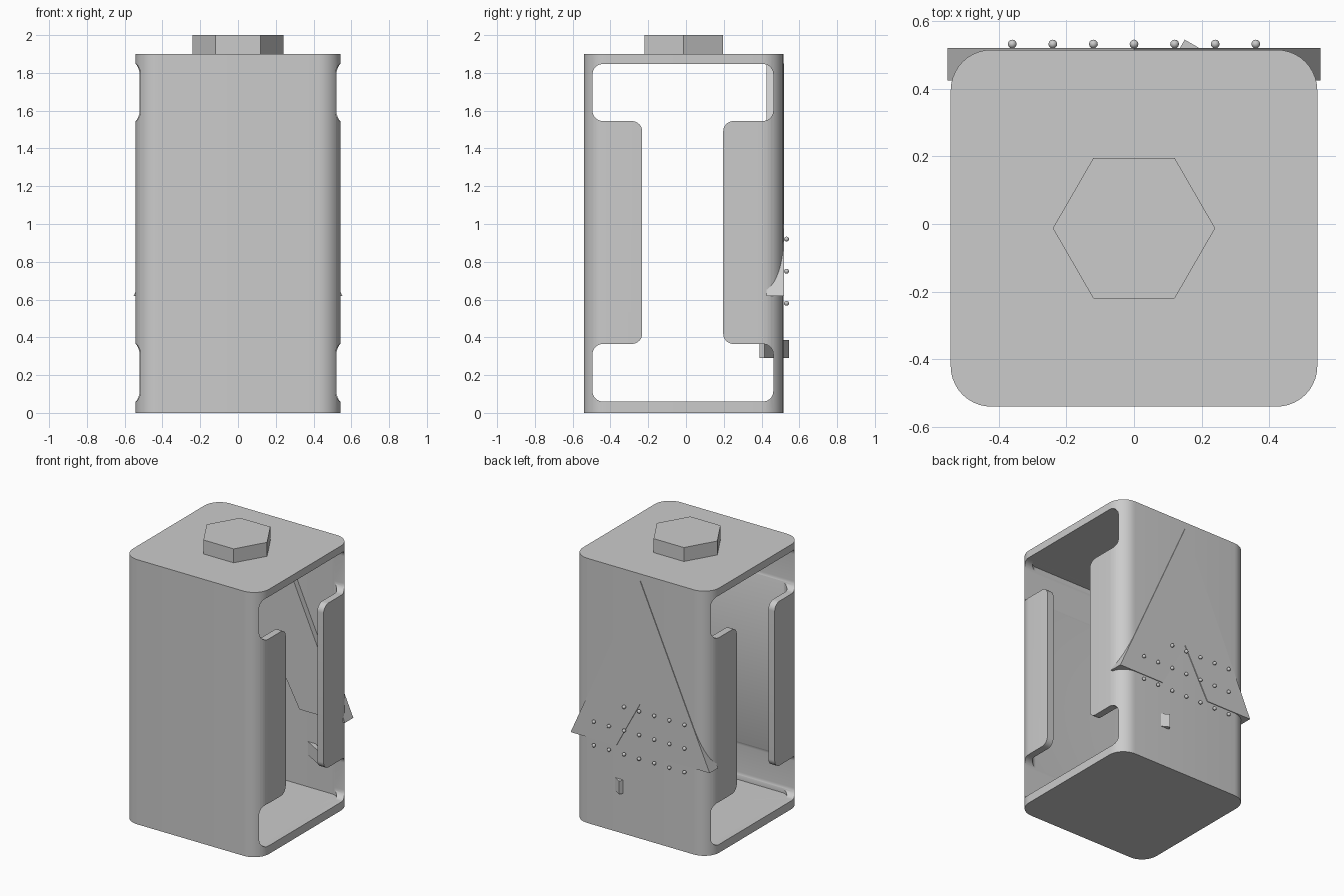
import bpy, bmesh, math
from mathutils import Vector

if "Cube" in bpy.data.objects:
    bpy.data.objects.remove(bpy.data.objects["Cube"], do_unlink=True)

grey = bpy.data.materials.new("plain grey")
grey.use_nodes = True
COLOUR = (0.6, 0.6, 0.6, 1)
grey.diffuse_color = COLOUR
grey.node_tree.nodes["Principled BSDF"].inputs["Base Color"].default_value = COLOUR

# Mapping from a 2D profile point plus depth to 3D, per extrusion axis
PLACE = {
    "X": lambda a, b, d: Vector((d, a, b)),
    "Y": lambda a, b, d: Vector((a, d, b)),
    "Z": lambda a, b, d: Vector((a, b, d)),
}


def add_object(name, bm):
    bmesh.ops.recalc_face_normals(bm, faces=bm.faces)
    mesh = bpy.data.meshes.new(name)
    bm.to_mesh(mesh)
    bm.free()
    mesh.materials.append(grey)
    obj = bpy.data.objects.new(name, mesh)
    bpy.context.collection.objects.link(obj)
    return obj


def prism(name, profile, axis, low, high, radius=0):
    """Extrude a profile along an axis, rounding its long edges."""
    bm = bmesh.new()
    place = PLACE[axis]
    base = [bm.verts.new(place(a, b, low)) for a, b in profile]
    top = [bm.verts.new(place(a, b, high)) for a, b in profile]
    bm.faces.new(base)
    bm.faces.new(top)
    n = len(profile)
    for i in range(n):
        j = (i + 1) % n
        bm.faces.new((base[i], base[j], top[j], top[i]))
    if radius:
        bmesh.ops.recalc_face_normals(bm, faces=bm.faces)
        long_edges = [bm.edges.get((p, q)) for p, q in zip(base, top)]
        bmesh.ops.bevel(bm, geom=long_edges, offset=radius, segments=10,
                        affect="EDGES", profile=0.5)
    return add_object(name, bm)


def rectangle(x, y0, y1):
    return [(-x, y0), (x, y0), (x, y1), (-x, y1)]


def smooth(obj):
    bpy.ops.object.select_all(action="DESELECT")
    obj.select_set(True)
    bpy.context.view_layer.objects.active = obj
    bpy.ops.object.shade_smooth_by_angle(angle=math.radians(30))


# Housing: rounded shell, hollowed and opened on both sides
FRONT, BACK, HALF, WALL = -0.54, 0.515, 0.542, 0.05
housing = prism("housing", rectangle(HALF, FRONT, BACK), "Z", 0, 1.9, 0.12)
cavity = prism("cavity_cutter", rectangle(HALF - WALL, FRONT + WALL, BACK - WALL),
               "Z", 0.06, 1.847, 0.07)
half_opening = [(-0.495, 0.06), (0.462, 0.06), (0.462, 0.365), (0.197, 0.365)]
half_opening += [(y, 1.91 - z) for y, z in reversed(half_opening[1:])]
half_opening[-1:] = [(0.462, 1.847), (-0.495, 1.847)]
half_opening += [(-0.495, 1.545), (-0.232, 1.545), (-0.232, 0.365), (-0.495, 0.365)]
opening = prism("side_opening_cutter", half_opening, "X", -1, 1, 0.055)

for cutter in (cavity, opening):
    mod = housing.modifiers.new(cutter.name, "BOOLEAN")
    mod.object = cutter
    mod.operation = "DIFFERENCE"
    mod.solver = "EXACT"
    bpy.context.view_layer.objects.active = housing
    bpy.ops.object.modifier_apply(modifier=mod.name)
    bpy.data.objects.remove(cutter, do_unlink=True)
smooth(housing)

# Hexagonal cap on the lid
centre_y = (FRONT + BACK) / 2
hexagon = [(0.24 * math.cos(i * math.pi / 3), centre_y + 0.24 * math.sin(i * math.pi / 3))
           for i in range(6)]
prism("hex_cap", hexagon, "Z", 1.9, 2.0)

# Triangular plate with a notched base, set through the back wall
triangle = [(0, 1.85), (0.552, 0.62), (0.19, 0.62), (0, 0.97), (-0.19, 0.62), (-0.552, 0.62)]
prism("back_triangle_plate", triangle, "Y", 0.425, 0.52)

# Thin slab passing through the back wall at a slant
along = Vector((math.cos(math.pi / 6), -math.sin(math.pi / 6))) * 0.26
across = Vector((-0.5, -math.cos(math.pi / 6))) * 0.03
corner = Vector((0.15, 0.545))
prism("slanted_slab", [corner, corner + along, corner + along + across, corner + across],
      "Z", 0.29, 0.385)

# Rows of small studs on the back; the top row starts further in
bm = bmesh.new()
for row in range(3):
    for col in range(-3, 4):
        if row == 2 and col > 1:
            continue
        ball = bmesh.ops.create_uvsphere(bm, u_segments=12, v_segments=8, radius=0.013)
        bmesh.ops.translate(bm, verts=ball["verts"],
                            vec=(col * 0.12, 0.532, 0.58 + row * 0.17))
smooth(add_object("back_studs", bm))
